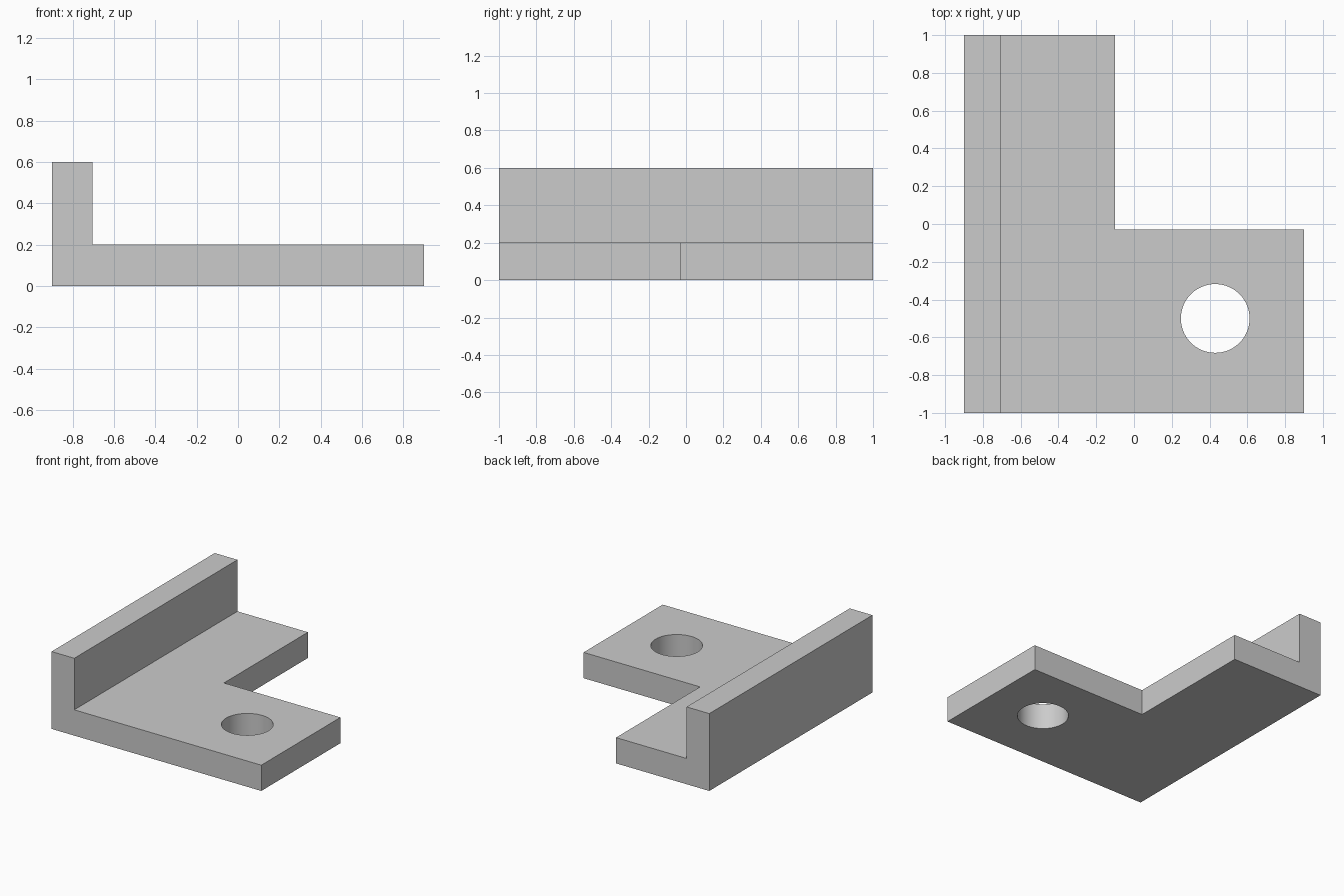
import bpy
import bmesh
import math
from mathutils import Vector

if "Cube" in bpy.data.objects:
    bpy.data.objects.remove(bpy.data.objects["Cube"], do_unlink=True)

# Single plain grey
grey = bpy.data.materials.new("plain_grey")
grey.use_nodes = True
colour = (0.6, 0.6, 0.6, 1)
grey.diffuse_color = colour
grey.node_tree.nodes["Principled BSDF"].inputs["Base Color"].default_value = colour


def extrude_profile(name, points, direction):
    """Closed prism: a flat outline swept along a vector."""
    bm = bmesh.new()
    face = bm.faces.new([bm.verts.new(p) for p in points])
    swept = bmesh.ops.extrude_face_region(bm, geom=[face], use_keep_orig=True)
    verts = [g for g in swept["geom"] if isinstance(g, bmesh.types.BMVert)]
    bmesh.ops.translate(bm, verts=verts, vec=Vector(direction))
    bmesh.ops.recalc_face_normals(bm, faces=bm.faces)
    mesh = bpy.data.meshes.new(name)
    bm.to_mesh(mesh)
    bm.free()
    obj = bpy.data.objects.new(name, mesh)
    bpy.context.collection.objects.link(obj)
    mesh.materials.append(grey)
    return obj


def cut(target, cutter):
    """Subtract a cutter, then discard it."""
    mod = target.modifiers.new("cut", "BOOLEAN")
    mod.operation = "DIFFERENCE"
    mod.solver = "EXACT"
    mod.object = cutter
    bpy.context.view_layer.objects.active = target
    bpy.ops.object.modifier_apply(modifier=mod.name)
    bpy.data.objects.remove(cutter, do_unlink=True)


# Angle bracket: base plate with upright flange along the -x side
side, inner, base, top = 0.9, -0.705, 0.2, 0.6
section = [(-side, 0), (side, 0), (side, base), (inner, base), (inner, top), (-side, top)]
bracket = extrude_profile("bracket", [(x, -1, z) for x, z in section], (0, 2, 0))

# Corner notch at the back of the plate
notch = [(-0.1, -0.03), (1.2, -0.03), (1.2, 1.2), (-0.1, 1.2)]
cut(bracket, extrude_profile("notch_cutter", [(x, y, -0.2) for x, y in notch], (0, 0, 1)))

# Round through hole
steps = 64
ring = [(0.43 + 0.182 * math.cos(math.tau * i / steps),
         -0.5 + 0.182 * math.sin(math.tau * i / steps), -0.2) for i in range(steps)]
cut(bracket, extrude_profile("hole_cutter", ring, (0, 0, 1)))

# Smooth hole wall, crisp edges
bpy.ops.object.select_all(action="DESELECT")
bracket.select_set(True)
bpy.context.view_layer.objects.active = bracket
bpy.ops.object.shade_smooth_by_angle(angle=math.radians(30))
